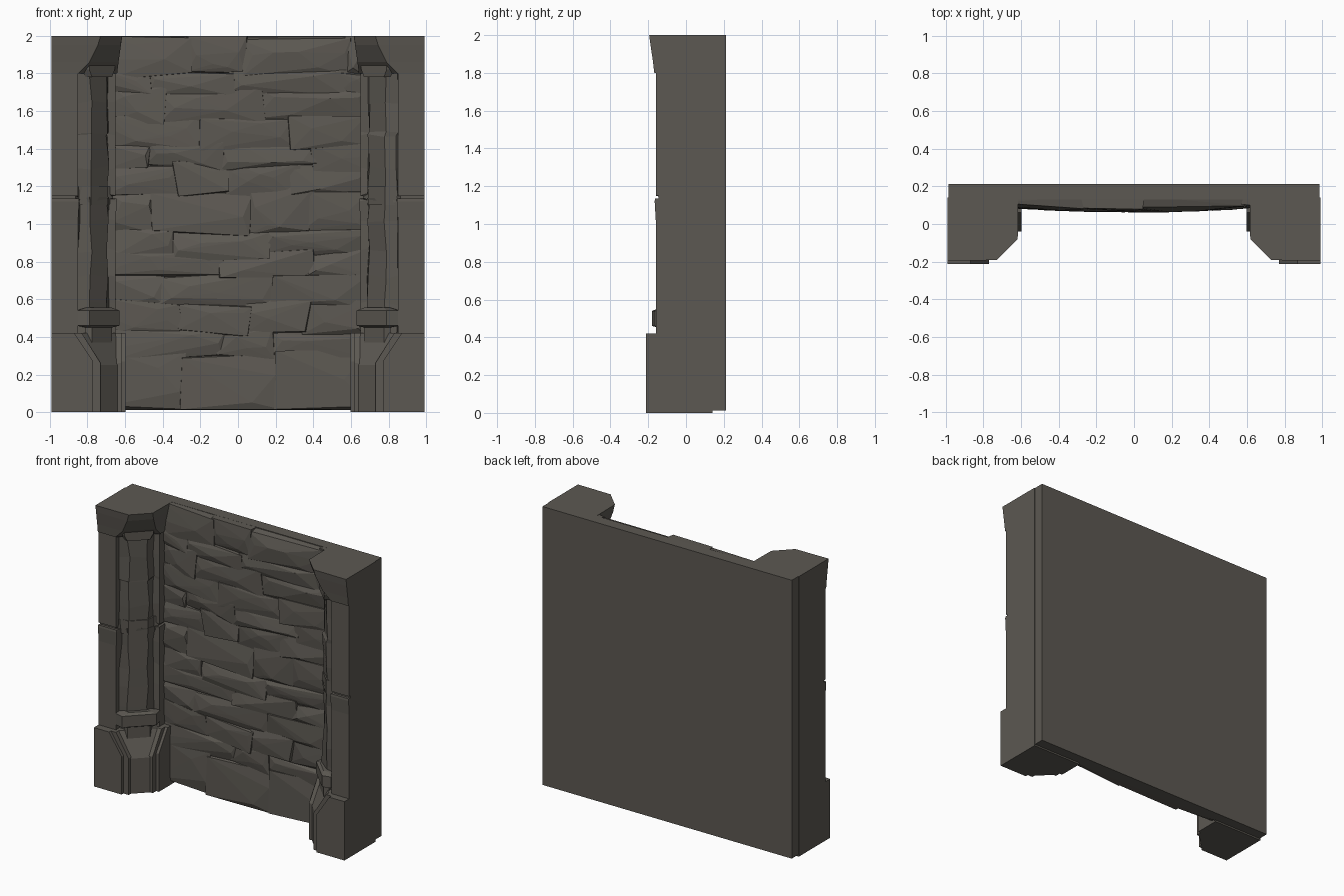
import bpy, bmesh, random
from mathutils import Vector

if "Cube" in bpy.data.objects:
    bpy.data.objects.remove(bpy.data.objects["Cube"])

random.seed(7)
stone_mat = bpy.data.materials.new("dark warm grey stone")
stone_mat.diffuse_color = (0.107, 0.098, 0.084, 1)
stone_mat.use_nodes = True
stone_mat.node_tree.nodes["Principled BSDF"].inputs["Base Color"].default_value = stone_mat.diffuse_color
BACK = 0.14  # pillars end inside the back slab


def finish(name, bm):
    bmesh.ops.recalc_face_normals(bm, faces=bm.faces)
    me = bpy.data.meshes.new(name)
    bm.to_mesh(me)
    bm.free()
    me.materials.append(stone_mat)
    ob = bpy.data.objects.new(name, me)
    bpy.context.collection.objects.link(ob)
    return ob


def swap(x, y):
    """Reflect across the 45 degree plane of the left pillar's inner corner."""
    return (-y - 0.81, -x - 0.81)


def ring(half, closed_to_back=True):
    pts = half + [swap(*p) for p in reversed(half)]
    pts = [(x, min(y, BACK)) for x, y in pts]
    if closed_to_back:
        pts.append((half[0][0], BACK))
    return pts


def loft(name, rings):
    """Skin matching rings of 3D points and cap both ends."""
    bm = bmesh.new()
    rows = [[bm.verts.new(p) for p in r] for r in rings]
    n = len(rows[0])
    for a, b in zip(rows, rows[1:]):
        for i in range(n):
            j = (i + 1) % n
            bm.faces.new((a[i], a[j], b[j], b[i]))
    bm.faces.new(rows[0])
    bm.faces.new(rows[-1])
    return finish(name, bm)


def stack(name, levels, m, back=True, chip=()):
    """Loft (z, half profile) levels; chip jitters the listed points."""
    rings = []
    for z, half in levels:
        r = []
        for i, (x, y) in enumerate(ring(half, back)):
            j = i in chip
            r.append((m * (x + j * random.uniform(-.012, .006)),
                      y + j * random.uniform(-.006, .012),
                      z + j * random.uniform(-.012, .012)))
        rings.append(r)
    return loft(name, rings)


def plate(name, edge_top, edge_low, z_bend, y0, y1, inner, m):
    """Base plate with a sloping shoulder, on the front or the inner face."""
    prof = [(-.99, 0), (edge_low, 0), (edge_low, z_bend), (edge_top, .42), (-.99, .42)]
    rings = []
    for y in (y0, y1):
        r = []
        for s, z in prof:
            px, py = swap(s, y) if inner else (s, y)
            r.append((m * px, min(py, BACK), z))
        rings.append(r)
    loft(name, rings)


def shaft(d):
    return [(-.99, -.16 + d), (-.85 - d, -.16 + d), (-.845, -.12), (-.78, -.12)]


for m, side in ((1, "left"), (-1, "right")):
    # plinth: core plus two stepped plates on each visible face
    stack(side + "_plinth_core",
          [(0, [(-.99, -.17), (-.73, -.17)]), (.25, [(-.99, -.17), (-.73, -.17)]),
           (.42, [(-.99, -.17), (-.84, -.17)])], m)
    for inner in (False, True):
        tag = side + ("_inner" if inner else "_front")
        plate(tag + "_plinth_plate", -.87, -.77, .27, -.213, -.15, inner, m)
        plate(tag + "_plinth_step", -.83, -.73, .26, -.192, -.14, inner, m)
    # shaft in two blocks with an open joint between them
    stack(side + "_lower_shaft",
          [(z, shaft(0)) for z in (.40, .58, .72, .86, 1.02)] +
          [(1.12, shaft(-.006)), (1.135, shaft(-.004))], m, chip=(2, 3, 4, 5))
    stack(side + "_shaft_joint", [(1.10, shaft(.014)), (1.20, shaft(.014))], m)
    stack(side + "_upper_shaft",
          [(z, shaft(0)) for z in (1.15, 1.3, 1.47, 1.49, 1.65, 1.81)],
          m, chip=(2, 3, 4, 5))
    # collars at the foot and head of the corner roll
    wide = [(-.78, -.08), (-.86, -.12), (-.85, -.165), (-.79, -.18)]
    small = [(-.78, -.08), (-.81, -.11), (-.81, -.13), (-.775, -.14)]
    stack(side + "_foot_collar",
          [(.37, small), (.45, small), (.46, wide), (.54, wide), (.555, small)],
          m, back=False)
    top = [(-.78, -.08), (-.83, -.11), (-.83, -.14), (-.79, -.155)]
    stack(side + "_head_collar",
          [(1.78, small), (1.82, top), (1.86, top)], m, back=False)
    # flaring capital
    stack(side + "_capital",
          [(1.80, [(-.99, -.168), (-.85, -.168)]),
           (1.86, [(-.99, -.175), (-.79, -.175)]),
           (1.95, [(-.99, -.188), (-.745, -.188)]),
           (2.0, [(-.99, -.195), (-.73, -.192)])], m)

# flat slab behind everything
loft("back_slab", [[(x, y, z) for x, y in
     ((-.985, .13), (.985, .13), (.985, .213), (-.985, .213))] for z in (.012, 2.0)])

# rough wall stones: (bottom, top, joints across)
courses = [
    (.02, .30, (-.29, .22)), (.30, .43, (-.08, .18)), (.43, .57, (-.32, .05, .36)),
    (.57, .72, (-.42, .20)), (.72, .84, (-.10, .40)), (.84, .96, (-.35, .15)),
    (.96, 1.17, (-.45, .06, .38)), (1.17, 1.31, (-.32, -.06, .30)),
    (1.31, 1.42, (-.48, -.08, .40)), (1.42, 1.56, (-.20, .28)),
    (1.56, 1.71, (-.40, .12)), (1.71, 1.80, (-.47, -.02, .55)),
    (1.80, 2.0, (-.27, .04, .60))]


def depth(x, spread):
    return .098 - .026 * (1 - (x / .7) ** 2) + random.uniform(-.012, spread)


bm = bmesh.new()
for z0, z1, joints in courses:
    xs = (-.68,) + joints + (.68,)
    for x0, x1 in zip(xs, xs[1:]):
        pts = []
        for x in (x0 - .015, x1 + .015):
            for z in (z0 - .012, z1 + .012):
                z = max(.012, min(2.0, z))
                pts.append((x, .15, z))
                zz = max(.015, min(1.998, z + random.uniform(-.025, .025)))
                pts.append((x + random.uniform(-.02, .02), depth(x, .02), zz))
        for k in range(5):  # facets on the face
            x = x0 + (x1 - x0) * (k + random.uniform(.2, .8)) / 5
            z = z0 + (z1 - z0) * random.uniform(.1, .9)
            pts.append((x, depth(x, .008), z))
        vs = [bm.verts.new(Vector(p)) for p in pts]
        res = bmesh.ops.convex_hull(bm, input=vs)
        junk = {g for g in res["geom_interior"] if isinstance(g, bmesh.types.BMVert)}
        junk |= {g for g in res["geom_unused"] if isinstance(g, bmesh.types.BMVert)}
        bmesh.ops.delete(bm, geom=list(junk), context='VERTS')
finish("rough_wall_stones", bm)
